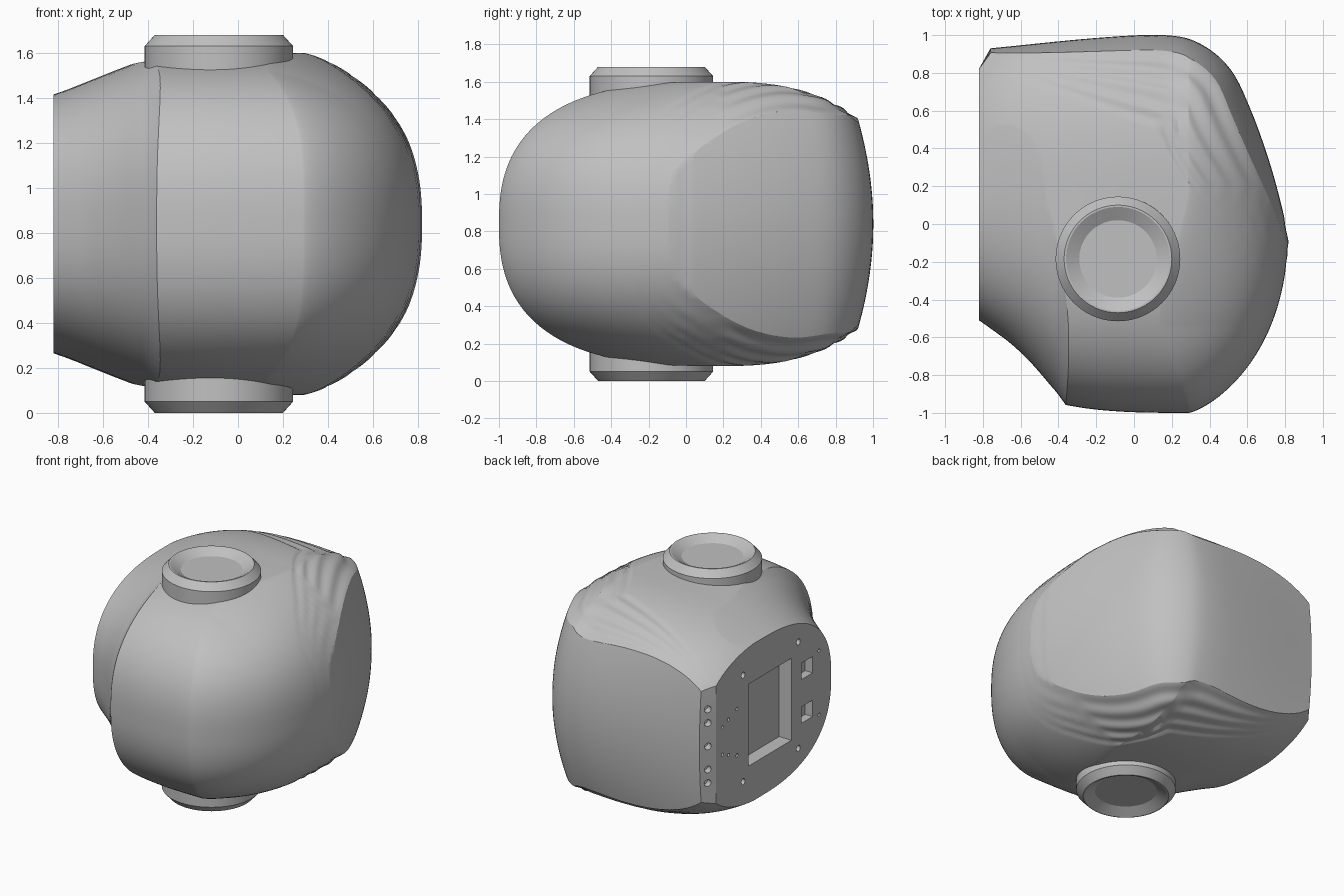
import bpy, bmesh, math
from mathutils import Vector, Matrix
from mathutils.geometry import intersect_point_line

MID = 0.84
cube = bpy.data.objects.get("Cube")
if cube:
    bpy.data.objects.remove(cube, do_unlink=True)

grey = bpy.data.materials.new("plain_grey")
grey.use_nodes = True
colour = (0.53, 0.53, 0.53, 1)
grey.diffuse_color = colour
grey.node_tree.nodes["Principled BSDF"].inputs["Base Color"].default_value = colour


def finish(name, bm):
    bmesh.ops.recalc_face_normals(bm, faces=bm.faces)
    mesh = bpy.data.meshes.new(name)
    bm.to_mesh(mesh)
    bm.free()
    mesh.materials.append(grey)
    ob = bpy.data.objects.new(name, mesh)
    bpy.context.collection.objects.link(ob)
    return ob


def loft(name, rings):
    """Closed solid through rings of equal point count."""
    bm = bmesh.new()
    loops = [[bm.verts.new(p) for p in ring] for ring in rings]
    n = len(loops[0])
    for a, b in zip(loops, loops[1:]):
        for i in range(n):
            j = (i + 1) % n
            bm.faces.new((a[i], a[j], b[j], b[i]))
    bm.faces.new(loops[0])
    bm.faces.new(loops[-1])
    return finish(name, bm)


def spline(points, steps):
    """Smooth curve through points."""
    p = [Vector(q) for q in points]
    p = [2 * p[0] - p[1]] + p + [2 * p[-1] - p[-2]]
    out = []
    for a, b, c, d in zip(p, p[1:], p[2:], p[3:]):
        for s in range(steps):
            t = s / steps
            out.append(0.5 * (2 * b + (c - a) * t + (2 * a - 5 * b + 4 * c - d) * t * t
                              + (3 * b - a - 3 * c + d) * t ** 3))
    return out + [p[-2]]


def select(ob):
    bpy.ops.object.select_all(action='DESELECT')
    ob.select_set(True)
    bpy.context.view_layer.objects.active = ob


def boolean(ob, cutter, operation):
    mod = ob.modifiers.new("cut", 'BOOLEAN')
    mod.operation, mod.solver, mod.object = operation, 'EXACT', cutter
    select(ob)
    bpy.ops.object.modifier_apply(modifier=mod.name)
    bpy.data.objects.remove(cutter, do_unlink=True)


def smooth(ob, angle):
    select(ob)
    bpy.ops.object.shade_smooth_by_angle(angle=math.radians(angle))


# Plan outline of the curved rear and side panel
panel = spline([(1.0, -0.85), (0.82, -0.1), (0.79, 0.06), (0.72, 0.32), (0.62, 0.6),
                (0.51, 0.82), (0.35, 0.955), (0.16, 1.0), (-0.2, 0.985), (-0.76, 0.93)], 5)


def clamp(t):
    return min(1, max(0, t))


def bulge(x, dz):
    return (0.14 + 0.14 * clamp((x + 0.76) / 0.96)) * dz * dz


def panel_depth(p):
    best = 9
    q = Vector((p.x, p.y, 0))
    for a, b in zip(panel, panel[1:]):
        a, b = a.to_3d(), b.to_3d()
        hit, t = intersect_point_line(q, a, b)
        best = min(best, (q - a.lerp(b, clamp(t))).length)
    return best - bulge(p.x, p.z)


# Body: rounded shell with different reach and roundness each way
def shell_axis(s, low, high, low_power, high_power):
    if s < 0:
        return -low * (-s) ** (2 / low_power)
    return high * s ** (2 / high_power)


bm = bmesh.new()
bmesh.ops.create_uvsphere(bm, u_segments=240, v_segments=150, radius=1)
for v in bm.verts:
    s = v.co.copy()
    z = shell_axis(s.z, 0.76, 0.76, 2.5, 2.5)
    # The front crease leans inward toward top and bottom
    crease = 0.29 - 0.25 * (z / 0.76) ** 4 * min(1, 2 * max(0, -s.y))
    x = crease + shell_axis(s.x, 1.12 + crease, 0.825 - crease, 3, 1.35)
    back = 0.9 + 0.15 * clamp((0.2 - x) / 1.02)
    p = Vector((x, 0.2 + shell_axis(s.y, 1.2, back, 2.9, 2.5), z))
    # Shallow ridges that fan out along the edge of the panel
    if p.y > -0.5:
        d = panel_depth(p)
        reach = math.sqrt((p.x - 0.25) ** 2 + (p.y - 0.55) ** 2 + 0.03)
        zone = max(0.07, 0.42 - 0.34 * reach)
        if 0 < d < zone:
            p *= 1 - 0.022 * (zone - 0.04) * (1 - math.cos(4 * math.tau * d / zone))
    v.co = p + Vector((0, 0, MID))
body = finish("body", bm)

# Panel and chamfer trim, bowed slightly in height
rings = []
for k in range(-16, 17):
    dz = 0.85 * k / 16
    ring = []
    for i, p in enumerate(panel):
        t = (panel[min(i + 1, len(panel) - 1)] - panel[max(i - 1, 0)]).normalized()
        q = p + Vector((-t.y, t.x)) * bulge(p.x, dz)
        ring.append((q.x, q.y, MID + dz))
    ring += [(-0.822, 0.82, MID + dz), (-1.0, 0.7, MID + dz),
             (-1.0, -1.6, MID + dz), (1.1, -1.6, MID + dz)]
    rings.append(ring)
boolean(body, loft("panel_trim", rings), 'INTERSECT')

# Concave neck toward the flat mounting plate: x, front reach, half height
neck = spline([(-0.82, 0.81, 0.575), (-0.75, 0.86, 0.6), (-0.65, 0.935, 0.64),
               (-0.55, 1.03, 0.68), (-0.45, 1.145, 0.72), (-0.36, 1.26, 0.77),
               (-0.1, 1.65, 0.98)], 4) + [Vector((1.5, 2.0, 1.2))]
rings = []
for x, reach, h in neck:
    ring = []
    for i in range(65):
        a = math.pi * (i / 64 - 0.5)
        ring.append((x, 0.3 - reach * max(0, math.cos(a)) ** 0.8,
                     MID + h * math.copysign(abs(math.sin(a)) ** 0.8, a)))
    rings.append(ring + [(x, 2, MID + h), (x, 2, MID - h)])
boolean(body, loft("neck_trim", rings), 'INTERSECT')

# Openings and screw holes in the mounting plate
bm = bmesh.new()


def box_cut(y, z, sy, sz, depth):
    m = Matrix.Translation((-0.82, y, MID + z)) @ Matrix.Diagonal((2 * depth, sy, sz, 1))
    bmesh.ops.create_cube(bm, size=1, matrix=m)


def hole(x, y, z, r, turn=0):
    m = (Matrix.Translation((x, y, MID + z)) @ Matrix.Rotation(turn, 4, 'Z')
         @ Matrix.Rotation(math.pi / 2, 4, 'Y'))
    bmesh.ops.create_cone(bm, cap_ends=True, segments=16, radius1=r, radius2=r,
                          depth=0.1, matrix=m)


box_cut(0.2, 0, 0.5, 0.6, 0.1)
for side in (-1, 1):
    box_cut(-0.23, 0.16 * side, 0.13, 0.12, 0.06)
    for y, z, r in [(0.51, 0.39, 0.022), (-0.13, 0.39, 0.022), (-0.37, 0.235, 0.012),
                    (0.58, 0.17, 0.012), (0.68, 0.13, 0.012), (0.75, 0.1, 0.012)]:
        hole(-0.82, y, z * side, r)
for z in (-0.27, -0.17, 0, 0.17, 0.27):
    hole(-0.79, 0.875, z, 0.025, -0.5)
boolean(body, finish("plate_cuts", bm), 'DIFFERENCE')
smooth(body, 22)

# Dished round caps above and below
profile = [(0.33, 0.5), (0.33, 0.79), (0.285, 0.84), (0.275, 0.84), (0.205, 0.8)]
for name, side in (("top_cap", 1), ("bottom_cap", -1)):
    rings = [[(-0.085 + r * math.cos(a), -0.185 + r * math.sin(a), MID + side * h)
              for a in [math.tau * i / 72 for i in range(72)]] for r, h in profile]
    smooth(loft(name, rings), 25)
